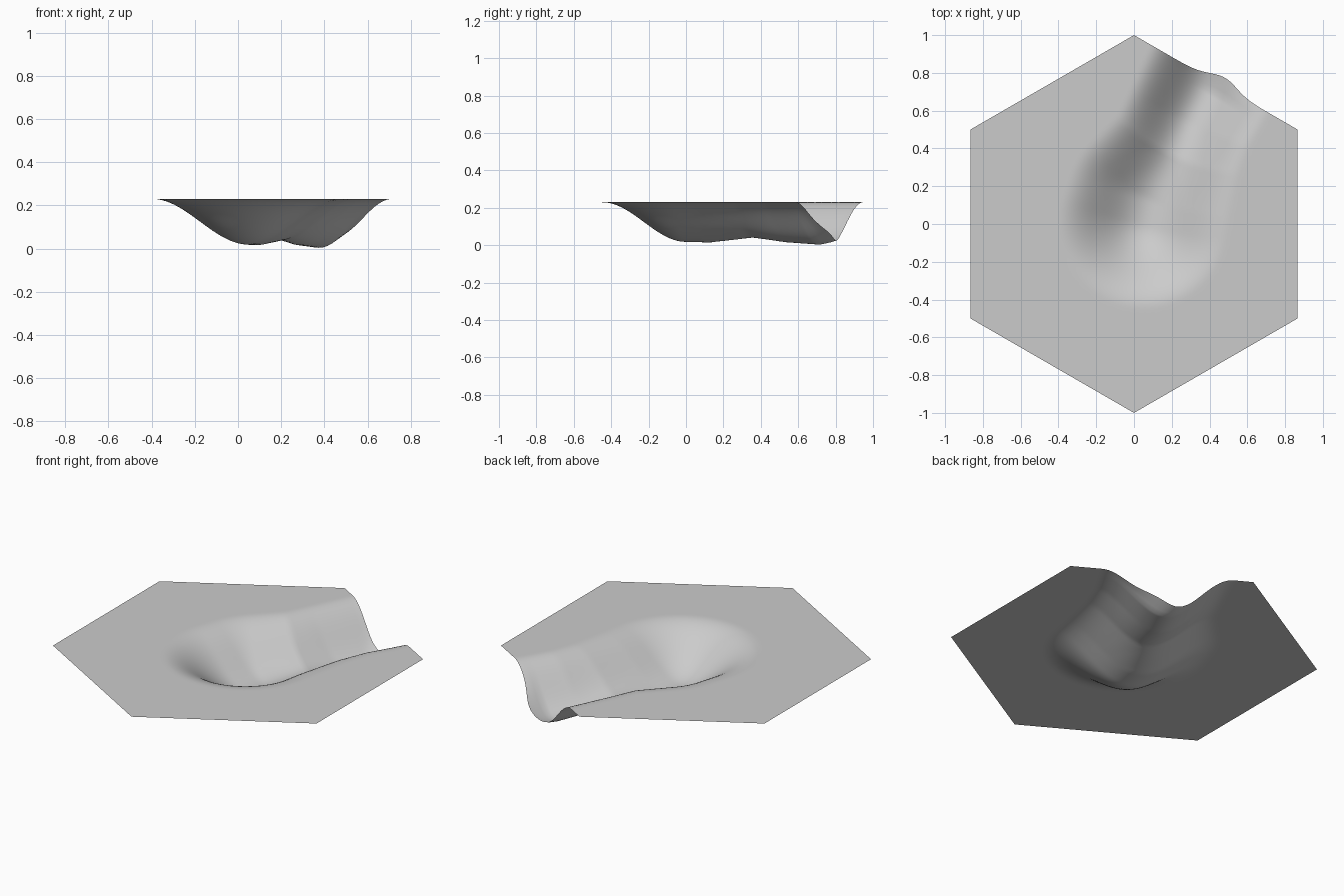
import bpy
import bmesh
import math
from mathutils import Vector

cube = bpy.data.objects.get("Cube")
if cube:
    bpy.data.objects.remove(cube, do_unlink=True)

RIM = 0.23      # height of the flat ground
STEPS = 44      # lattice cells along each hexagon side

# Channel centre line: x, y, depth, half width
PATH = [Vector(p) for p in (
    (0.05, 0.0, 0.212, 0.45),
    (0.08, 0.12, 0.215, 0.44),
    (0.21, 0.36, 0.188, 0.36),
    (0.29, 0.55, 0.215, 0.35),
    (0.40, 0.76, 0.230, 0.36),
    (0.46, 0.88, 0.200, 0.34),
)]
SAMPLES = [a.lerp(b, k / 12) for a, b in zip(PATH, PATH[1:]) for k in range(12)]


def channel_drop(x, y):
    """Depth of the rounded channel below the flat ground."""
    best = 0.0
    for px, py, depth, half in SAMPLES:
        t = math.hypot(x - px, y - py) / half
        if t < 1:
            best = max(best, depth * 0.5 * (1 + math.cos(math.pi * t)))
    return best


def shape(x, y):
    """Lower the channel and push its mouth out into a small raised lip."""
    z = RIM - channel_drop(x, y)
    out = Vector((0.5, math.sqrt(3) / 2))
    edge_gap = math.sqrt(3) / 2 - out.dot((x, y))
    near = max(0.0, 1 - edge_gap / 0.06)
    bulge = near * math.exp(-((x - 0.46) / 0.1) ** 2)
    return Vector((x + out.x * 0.045 * bulge, y + out.y * 0.045 * bulge,
                   min(RIM, z + 0.04 * bulge)))


# Triangular lattice filling a hexagon with points at front and back
bm = bmesh.new()
grid = {}
axis_a = Vector((math.sqrt(3) / 2, 0.5)) / STEPS
axis_b = Vector((0.0, 1.0)) / STEPS
for i in range(-STEPS, STEPS + 1):
    for j in range(-STEPS, STEPS + 1):
        if abs(i + j) <= STEPS:
            p = axis_a * i + axis_b * j
            grid[i, j] = bm.verts.new(shape(p.x, p.y))
for i, j in list(grid):
    for corners in (((i, j), (i + 1, j), (i, j + 1)),
                    ((i + 1, j), (i + 1, j - 1), (i, j))):
        if all(c in grid for c in corners):
            bm.faces.new([grid[c] for c in corners])
for face in bm.faces:
    face.normal_update()
    if face.normal.z < 0:
        face.normal_flip()
    face.smooth = True

mesh = bpy.data.meshes.new("river_tile")
bm.to_mesh(mesh)
bm.free()
tile = bpy.data.objects.new("river_tile", mesh)
bpy.context.collection.objects.link(tile)

# Plain grey surface
grey = bpy.data.materials.new("light_grey")
grey.use_nodes = True
colour = (0.6, 0.6, 0.6, 1)
grey.diffuse_color = colour
grey.node_tree.nodes["Principled BSDF"].inputs["Base Color"].default_value = colour
mesh.materials.append(grey)
